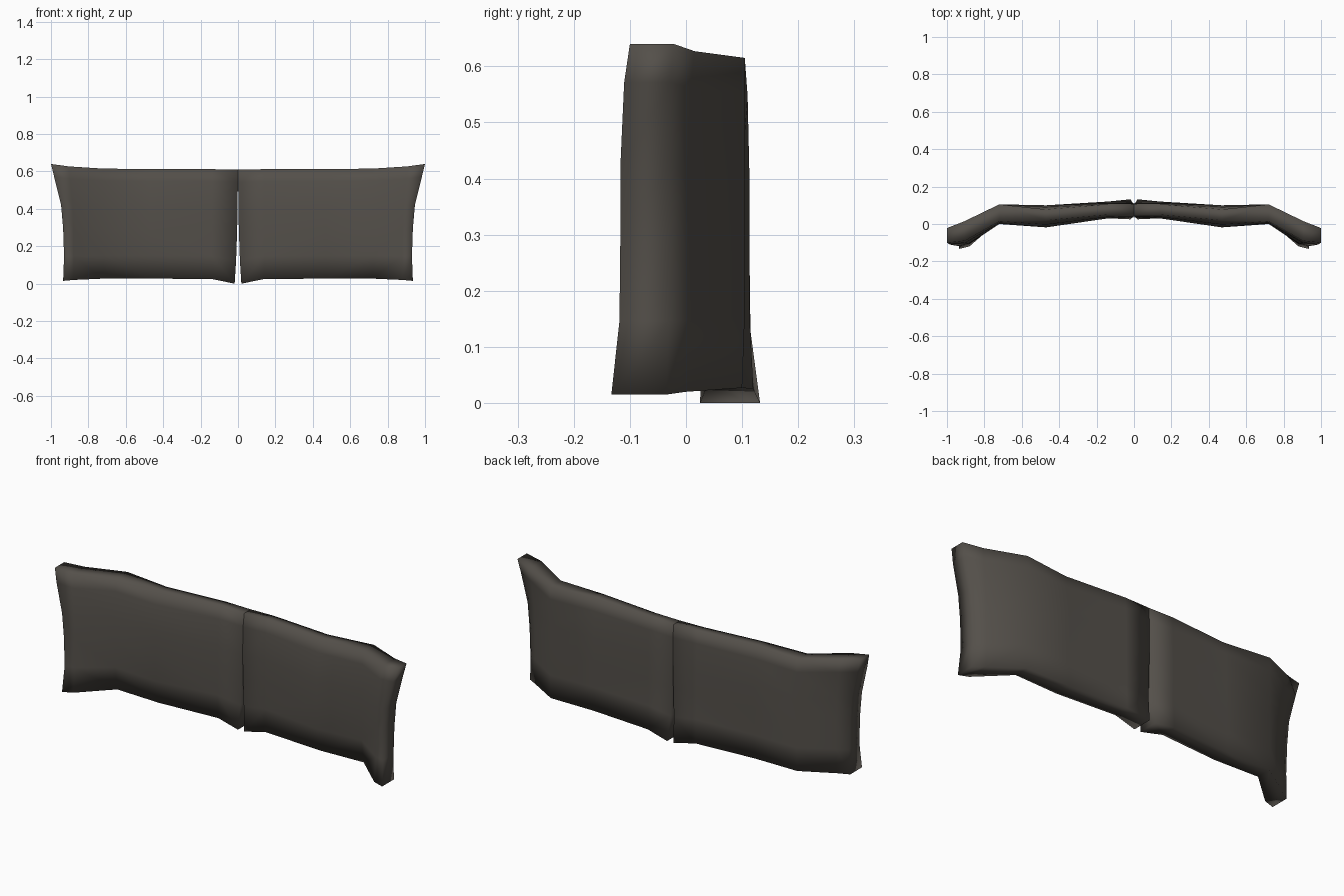
import bpy, bmesh

if "Cube" in bpy.data.objects:
    bpy.data.objects.remove(bpy.data.objects["Cube"])

fabric = bpy.data.materials.new("dark warm grey fabric")
fabric.diffuse_color = (0.088, 0.079, 0.068, 1)
fabric.use_nodes = True
fabric.node_tree.nodes["Principled BSDF"].inputs["Base Color"].default_value = fabric.diffuse_color

# Stations along one cushion, from the middle seam to the outer wing:
# x, front y (top, middle, bottom), back y (top, middle, bottom), z bottom, z top
STATIONS = [
    (0.000, (0.05, 0.035, 0.025), (0.105, 0.113, 0.132), 0.000, 0.610),
    (0.140, (0.05, 0.030, 0.035), (0.105, 0.113, 0.120), 0.025, 0.612),
    (0.470, (0.02, -0.018, 0.010), (0.078, 0.100, 0.100), 0.027, 0.613),
    (0.720, (0.015, 0.000, 0.020), (0.105, 0.105, 0.100), 0.027, 0.615),
    (0.880, (-0.090, -0.105, -0.120), (0.015, 0.003, 0.000), 0.020, 0.627),
    (0.935, (-0.100, -0.117, -0.133), (-0.022, -0.030, -0.035), 0.015, 0.640),
]
# Rows up the cushion: height fraction, bulge weight, seam x shift, outer x shift
ROWS = [
    (0.00, 0.0, 0.018, 0.000),
    (0.21, 0.9, 0.010, -0.005),
    (0.45, 1.0, 0.005, 0.000),
    (0.65, 1.0, 0.002, 0.011),
    (0.89, 0.6, 0.001, 0.048),
    (1.00, 0.0, 0.001, 0.065),
]


def side_y(ys, t, w):
    top, mid, bottom = ys
    edge = bottom if t < 0.5 else top
    return edge + (mid - edge) * w


def make_cushion(name, side):
    bm = bmesh.new()
    rings = []
    for i, (x, front, back, z0, z1) in enumerate(STATIONS):
        def point(row, ys):
            t, w, seam, outer = row
            px = x + (seam if i == 0 else outer if i == 5 else outer * 0.4 if i == 4 else 0)
            return bm.verts.new((side * px, side_y(ys, t, w), z0 + (z1 - z0) * t))
        rings.append(([point(r, front) for r in ROWS], [point(r, back) for r in ROWS]))
    n = len(ROWS)
    # front, back, top and bottom surfaces
    for (f0, b0), (f1, b1) in zip(rings, rings[1:]):
        loop0, loop1 = f0 + b0[::-1], f1 + b1[::-1]
        for k in range(2 * n):
            j = (k + 1) % (2 * n)
            bm.faces.new((loop0[k], loop1[k], loop1[j], loop0[j]))
    # seam end and outer end
    for f, b in (rings[0], rings[-1]):
        for k in range(n - 1):
            bm.faces.new((f[k], f[k + 1], b[k + 1], b[k]))
    bmesh.ops.recalc_face_normals(bm, faces=bm.faces)
    for face in bm.faces:
        face.smooth = True
    mesh = bpy.data.meshes.new(name)
    bm.to_mesh(mesh)
    bm.free()
    mesh.materials.append(fabric)
    bpy.context.collection.objects.link(bpy.data.objects.new(name, mesh))


make_cushion("right_back_cushion", 1)
make_cushion("left_back_cushion", -1)
